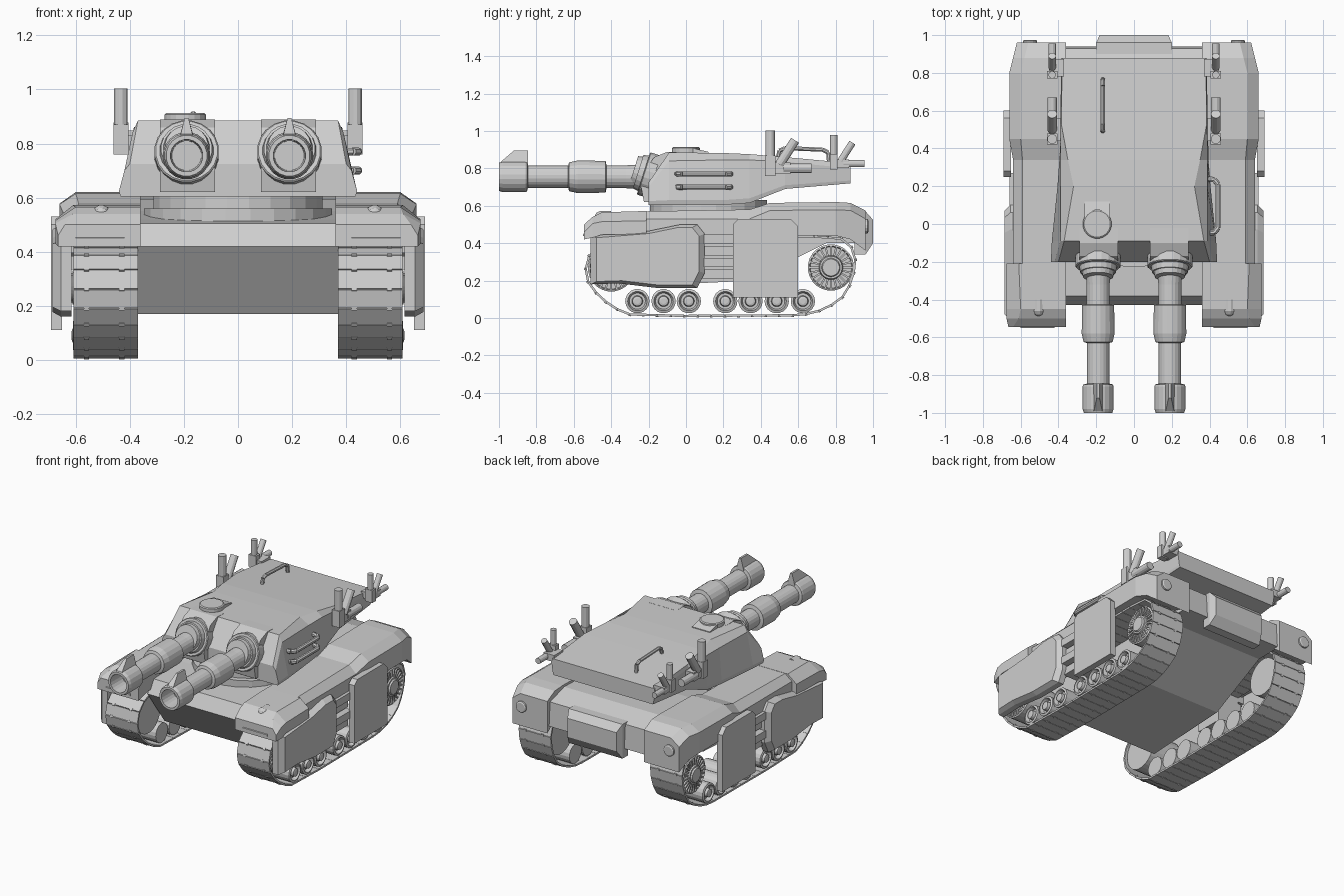
import bpy, bmesh, math
from mathutils import Vector, Matrix

if "Cube" in bpy.data.objects:
    bpy.data.objects.remove(bpy.data.objects["Cube"])

grey = bpy.data.materials.new("plain_grey")
grey.diffuse_color = (0.62, 0.62, 0.62, 1)
grey.use_nodes = True
grey.node_tree.nodes["Principled BSDF"].inputs["Base Color"].default_value = grey.diffuse_color


def finish(name, bm, mirror=False):
    bmesh.ops.recalc_face_normals(bm, faces=bm.faces)
    me = bpy.data.meshes.new(name)
    bm.to_mesh(me)
    bm.free()
    me.materials.append(grey)
    ob = bpy.data.objects.new(name, me)
    bpy.context.collection.objects.link(ob)
    if mirror:
        ob.modifiers.new("Mirror", 'MIRROR').use_mirror_merge = False
    return ob


def loft(bm, rings):
    rows = [[bm.verts.new(p) for p in r] for r in rings]
    n = len(rows[0])
    for a, b in zip(rows, rows[1:]):
        for i in range(n):
            j = (i + 1) % n
            bm.faces.new((a[i], a[j], b[j], b[i]))
    bm.faces.new(rows[0])
    bm.faces.new(rows[-1])


def prism(bm, pts, x0, x1):
    loft(bm, [[(x, y, z) for y, z in pts] for x in (x0, x1)])


def box(bm, lo, hi, m=None):
    lo, hi = Vector(lo), Vector(hi)
    t = Matrix.Translation((lo + hi) / 2) @ Matrix.Diagonal((hi - lo).to_4d())
    bmesh.ops.create_cube(bm, size=1, matrix=(m @ t) if m else t)


def turned(bm, origin, axis, prof, n=20):
    """Solid of rings: prof is (distance along axis, radius)."""
    q = Vector((0, 0, 1)).rotation_difference(Vector(axis).normalized())
    o = Vector(origin)
    loft(bm, [[o + q @ Vector((r * math.cos(2 * math.pi * (i + .5) / n),
                               r * math.sin(2 * math.pi * (i + .5) / n), d))
               for i in range(n)] for d, r in prof])


def rod(bm, a, b, r, n=12):
    d = Vector(b) - Vector(a)
    turned(bm, a, d, [(0, r), (d.length, r)], n)


def part(name, mirror, fn, *args):
    bm = bmesh.new()
    fn(bm, *args)
    return finish(name, bm, mirror)


# --- hull between the tracks
part("hull", False, prism, [(-.43, .42), (-.38, .505), (-.1, .52), (.2, .55), (.45, .595), (.78, .605),
     (.93, .56), (.94, .40), (.75, .40), (.35, .20), (-.25, .17)], -.372, .372)

# rear box with bevelled back
part("rear_box", False, loft, [[(x * w, y, z) for x, z in ((-1, a), (1, a), (1, b), (-1, b))]
     for y, w, a, b in ((.9, .20, .34, .57), (.96, .20, .34, .57), (1.0, .182, .40, .525))])


# --- side fenders: cross-sections along y (outer x, bevel x, bottom, shoulder, top)
def fender(bm, rows):
    loft(bm, [[(.36, y, zb), (xo, y, zb), (xo, y, zm), (xt, y, zt), (.36, y, zt)]
              for y, xo, xt, zb, zm, zt in rows])


part("side_fender", True, fender, [
    (-.24, .64, .59, .44, .53, .57), (.34, .64, .59, .44, .53, .58), (.45, .66, .60, .44, .575, .615),
    (.80, .66, .60, .44, .578, .62), (.88, .64, .58, .42, .575, .615), (.96, .62, .56, .36, .53, .575)])
part("front_fender", True, fender, [
    (-.21, .675, .61, .45, .52, .572), (-.45, .675, .60, .445, .515, .565),
    (-.50, .675, .61, .43, .505, .54), (-.545, .665, .64, .42, .46, .50)])

# front lamps, slats and rear lamps
bm = bmesh.new()
turned(bm, (.505, -.40, .54), (0, -1, 0), [(0, .033), (.06, .033), (.08, .022), (.087, .008)], 12)
turned(bm, (.55, .94, .49), (0, 1, 0), [(0, .038), (.03, .038), (.035, .03)], 14)
prism(bm, [(-.52, .44), (-.55, .437), (-.55, .45), (-.50, .475), (-.50, .45)], .42, .60)
finish("lamps_and_slats", bm, True)

# --- side skirts
panel = [(-.51, .44), (-.2, .465), (-.03, .5), (.06, .5), (.1, .45), (.1, .24),
         (.06, .16), (-.15, .16), (-.36, .185), (-.51, .18)]
part("front_skirt", True, loft, [[(x, -.2 + (y + .2) * s, .33 + (z - .33) * s) for y, z in panel]
     for x, s in ((.615, 1), (.655, 1), (.685, .9))])
part("rear_skirt", True, prism, [(.25, .5), (.28, .53), (.56, .53), (.6, .49), (.6, .11), (.25, .11)], .65, .692)
bm = bmesh.new()
for i in range(5):
    z = .21 + .062 * i
    prism(bm, [(.08, z), (.27, z), (.27, z + .05), (.08, z + .05)], .45, .66 if i % 2 else .63)
box(bm, (.45, .08, .22), (.605, .27, .54))
finish("side_slabs", bm, True)

# --- track belt made of plates following a closed path
path = [Vector((0, y, z)) for y, z in [
    (-.30, .018), (0, .01), (.62, .014), (.74, .045), (.83, .10), (.885, .19), (.91, .29), (.895, .37),
    (.83, .425), (.70, .436), (-.33, .425), (-.45, .40), (-.52, .33), (-.54, .25), (-.52, .18), (-.46, .11),
    (-.39, .055)]]
segs = list(zip(path, path[1:] + path[:1]))
total = sum((b - a).length for a, b in segs)


def on_path(s):
    s %= total
    for a, b in segs:
        d = (b - a).length
        if s <= d:
            return a.lerp(b, s / d)
        s -= d
    return path[0]


bm = bmesh.new()
links = 46
for i in range(links):
    a, b = on_path(total * i / links), on_path(total * (i + 1) / links)
    d = b - a
    m = Matrix.Translation((a + b) / 2) @ Matrix.Rotation(math.atan2(d.z, d.y), 4, 'X')
    h = d.length / 2
    box(bm, (.37, -h * .97, -.005), (.608, h * .97, .007), m)
    for x in (.42, .55):
        box(bm, (x, h - .007, -.008), (x + .02, h + .007, .006), m)
finish("track_belt", bm, True)

# --- road wheels, idler and sprocket
bm = bmesh.new()
for y in (-.26, -.12, .015, .21, .345, .485, .625):
    turned(bm, (0, y, .09), (1, 0, 0), [(.385, .065), (.605, .065), (.61, .052), (.585, .043),
                                        (.585, .03), (.612, .026), (.615, .015)], 18)
finish("road_wheels", bm, True)
bm = bmesh.new()
for y, z in ((-.40, .265), (.775, .27)):
    turned(bm, (0, y, z), (1, 0, 0), [(.385, .124), (.6, .124), (.605, .115), (.592, .11), (.592, .065),
                                      (.612, .06), (.612, .05), (.622, .045)], 24)
    for k in range(24):
        m = Matrix.Translation((0, y, z)) @ Matrix.Rotation(k * math.pi / 12, 4, 'X')
        box(bm, (.58, .064, -.005), (.605, .114, .005), m)
finish("drive_wheels", bm, True)

# --- turret ring and turret body
bm = bmesh.new()
turned(bm, (0, .12, .48), (0, 0, 1), [(0, .35), (.08, .35), (.08, .315), (.15, .315)], 24)
finish("turret_ring", bm)
sections = [
    (-.20, ((.435, .605), (.44, .625), (.42, .70), (.40, .725))),
    (-.09, ((.43, .605), (.435, .63), (.39, .84), (.37, .885))),
    (.20, ((.40, .605), (.405, .63), (.388, .845), (.32, .882))),
    (.34, ((.39, .615), (.395, .64), (.388, .845), (.35, .876))),
    (.53, ((.38, .69), (.385, .71), (.39, .835), (.385, .86))),
    (.88, ((.37, .72), (.375, .735), (.385, .80), (.38, .828)))]
part("turret_body", False, loft, [[(x, y, z) for x, z in s] + [(-x, y, z) for x, z in reversed(s)]
     for y, s in sections])

# --- twin guns
part("gun_mantlet", True, prism, [(-.02, .62), (-.225, .62), (-.24, .70), (-.22, .79), (-.17, .86),
     (-.10, .888), (-.02, .885)], .085, .288)
gx, gz = .19, .755
bm = bmesh.new()
turned(bm, (gx, -.17, gz), (0, -.95, .3), [(0, .12), (.055, .12), (.06, .115), (.06, .1),
                                          (.09, .095), (.09, .086), (.115, .08)], 20)
turned(bm, (gx, 0, gz), (0, -1, 0), [
    (.2, .068), (.32, .062), (.425, .062), (.43, .086), (.58, .088), (.625, .078), (.63, .06),
    (.845, .06), (.85, .08), (.86, .083), (.98, .083), (1.0, .076), (1.0, .06), (.88, .055)], 20)
finish("gun_barrel", bm, True)
fin = [(-.99, .81), (-.99, .835), (-.92, .895), (-.845, .895), (-.845, .81)]
part("muzzle_sight", True, loft, [[(gx + s * (.03 if z < .82 else .022 if z < .85 else .007), y, z) for y, z in fin]
     for s in (-1, 1)])

# --- roof hatch
bm = bmesh.new()
turned(bm, (-.195, 0, .87), (0, 0, 1), [(0, .077), (.038, .077), (.043, .07)], 20)
prism(bm, [(0, .87), (0, .912), (.03, .91), (.12, .888), (.12, .87)], -.262, -.128)
finish("roof_hatch", bm)


# --- grab handles
def handle(bm, pts, r=.012):
    for a, b in zip(pts, pts[1:]):
        rod(bm, a, b, r, 8)


part("roof_handle", False, handle, [(-.165, .49, .85), (-.165, .50, .895), (-.165, .53, .908),
     (-.165, .73, .9), (-.165, .76, .885), (-.165, .765, .83)])
bm = bmesh.new()
for z in (.70, .77):
    handle(bm, [(.37, -.05, z), (.425, -.045, z), (.445, -.02, z), (.445, .21, z), (.425, .235, z),
                (.37, .24, z)], .015)
finish("side_handles", bm)

# --- smoke launchers: upright, tilted and level tubes on a bracket
bm = bmesh.new()
for y, z, s in ((.45, .80, 1), (.79, .825, .75)):
    def at(dy, dz):
        return (.433, y + dy * s, z + dz * s)
    for a, b in (((0, .03), (0, .203)), ((.05, .02), (.133, .15)), ((.07, 0), (.22, 0))):
        rod(bm, at(*a), at(*b), .026 * s, 12)
    box(bm, (.405, y - .028 * s, z - .04 * s), (.46, y + .028 * s, z + .07 * s))
    box(bm, (.37, y - .01, z - .03 * s), (.45, y + .11 * s, z + .03 * s))
finish("smoke_launchers", bm, True)
